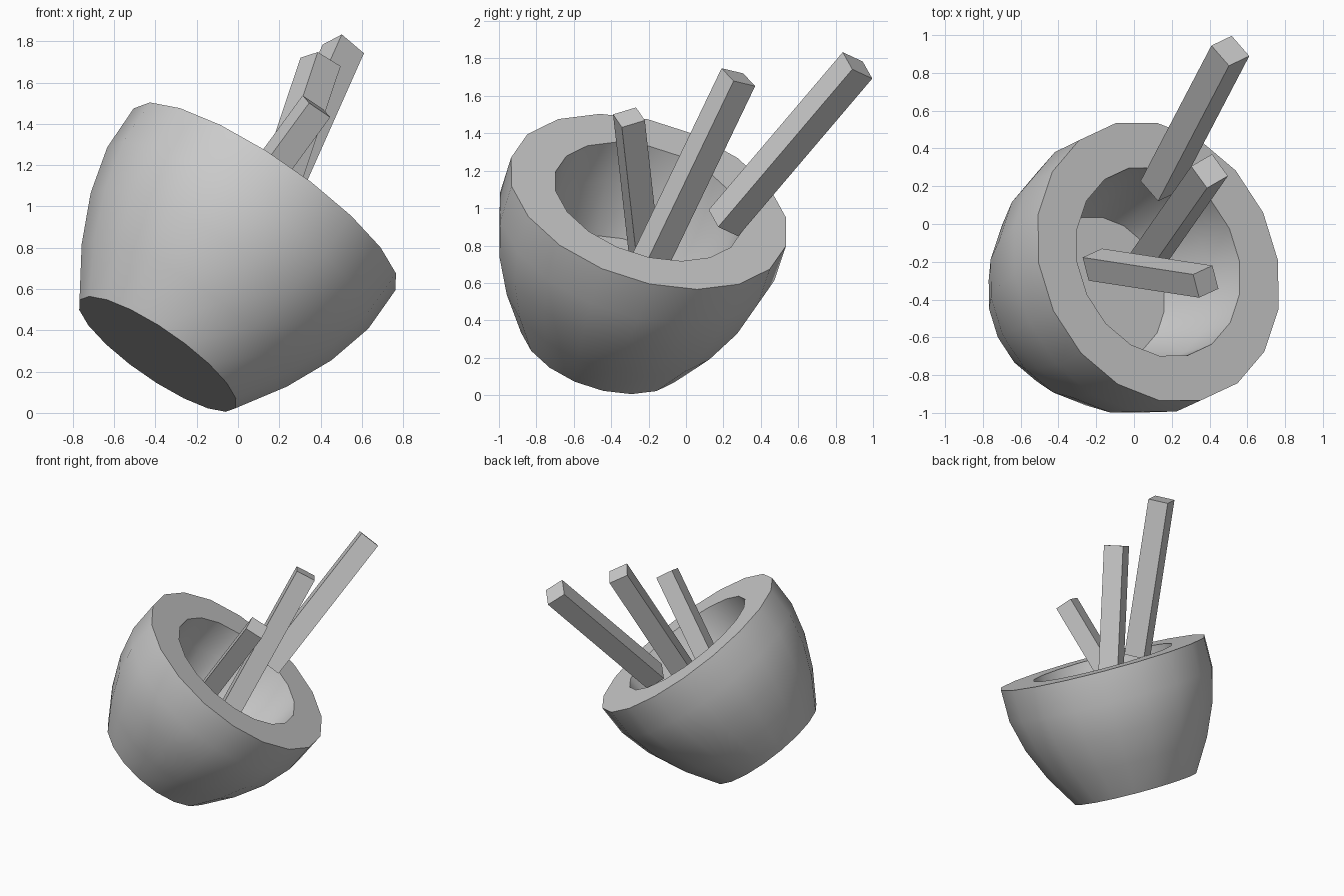
import bpy, bmesh, math
from mathutils import Vector, Matrix

if "Cube" in bpy.data.objects:
    bpy.data.objects.remove(bpy.data.objects["Cube"])


def frame(origin, axis, hint):
    """Matrix with local z along axis and local x towards hint."""
    z = Vector(axis).normalized()
    x = Vector(hint)
    x = (x - z * x.dot(z)).normalized()
    m = Matrix((x, z.cross(x), z)).transposed().to_4x4()
    m.translation = Vector(origin)
    return m


def make_object(name, bm, matrix):
    bmesh.ops.recalc_face_normals(bm, faces=bm.faces)
    mesh = bpy.data.meshes.new(name)
    bm.to_mesh(mesh)
    bm.free()
    ob = bpy.data.objects.new(name, mesh)
    ob.matrix_world = matrix
    bpy.context.collection.objects.link(ob)
    return ob


def lathe(name, profile, sides, matrix):
    """Turn a (radius, height) profile round z and cap both ends."""
    bm = bmesh.new()
    rings = []
    for r, h in profile:
        rings.append([bm.verts.new((r * math.cos(2 * math.pi * i / sides),
                                    r * math.sin(2 * math.pi * i / sides), h))
                      for i in range(sides)])
    for a, b in zip(rings, rings[1:]):
        for i in range(sides):
            j = (i + 1) % sides
            bm.faces.new((a[i], a[j], b[j], b[i]))
    bm.faces.new(rings[0])
    bm.faces.new(rings[-1])
    return make_object(name, bm, matrix)


def stick(name, bottom, top, hint, width):
    """Square bar between two points."""
    bottom, top = Vector(bottom), Vector(top)
    bm = bmesh.new()
    bmesh.ops.create_cube(bm, size=1)
    bmesh.ops.scale(bm, vec=(width, width, (top - bottom).length), verts=bm.verts)
    return make_object(name, bm, frame((bottom + top) / 2, top - bottom, hint))


# Tilted thick-walled pot: outside from base to rim, then inside down to the floor
profile = [(0.46, 0), (0.605, 0.236), (0.71, 0.472), (0.77, 0.708), (0.772, 0.944),
           (0.523, 0.944), (0.50, 0.70), (0.39, 0.415)]
pot = lathe("pot", profile, 18,
            frame((-0.39, -0.445, 0.285), (0.55, 0.26, 0.795), (0.556, 0.26, -0.47)))
bpy.context.view_layer.objects.active = pot
pot.select_set(True)
bpy.ops.object.shade_smooth_by_angle(angle=math.radians(35))

# Three square sticks standing in the pot
stick("long_stick", (0.135, 0.20, 0.92), (0.51, 0.917, 1.763), (-0.095, 0.11, -0.05), 0.15)
stick("middle_stick", (0.06, -0.205, 0.69), (0.40, 0.28, 1.70), (-0.085, 0.12, -0.025), 0.145)
stick("short_stick", (-0.205, -0.215, 0.685), (0.38, -0.305, 1.485), (0.035, -0.12, -0.03), 0.132)
